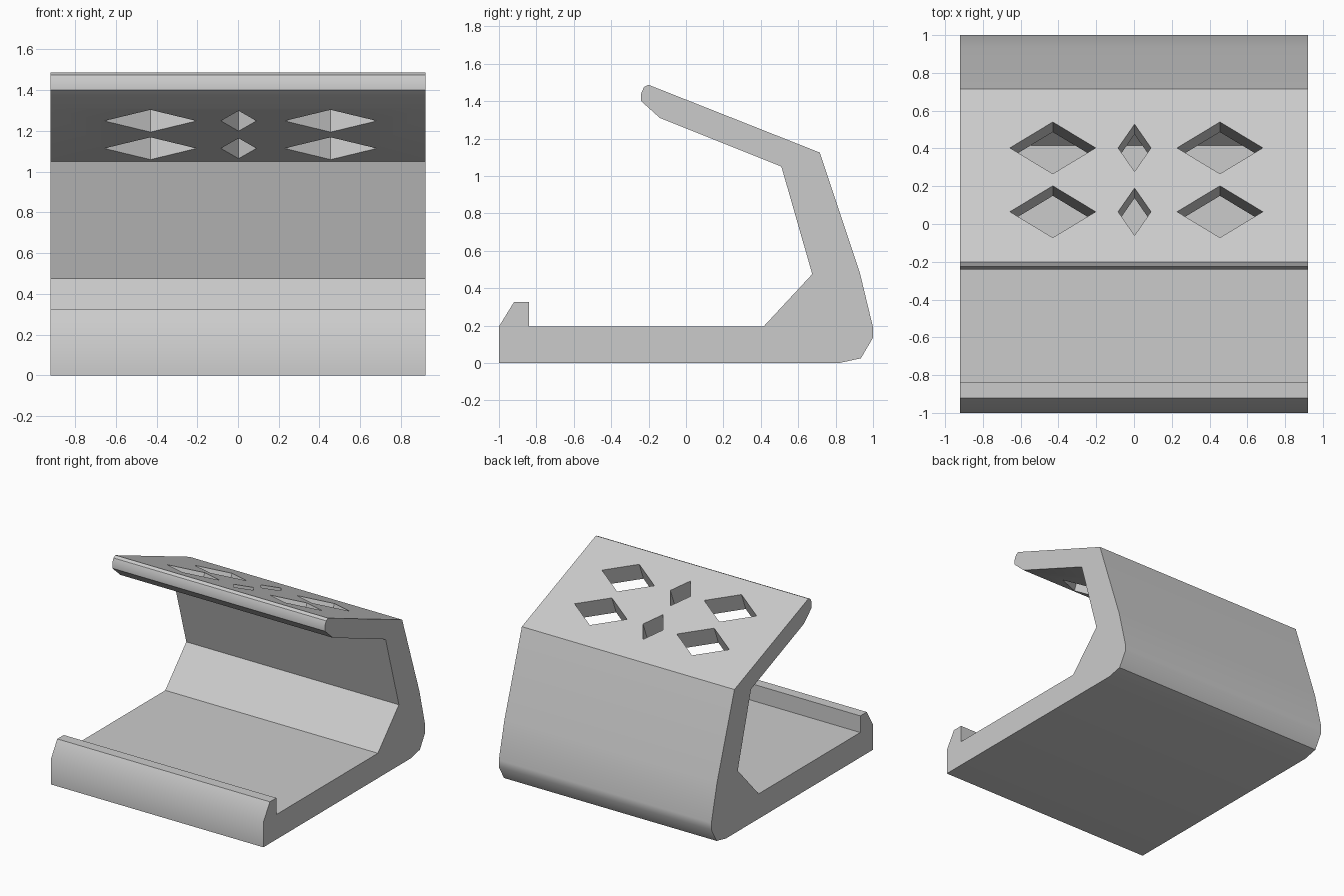
import bpy, bmesh, math
from mathutils import Vector

if "Cube" in bpy.data.objects:
    bpy.data.objects.remove(bpy.data.objects["Cube"])

HALF_WIDTH = 0.92

# Side outline of the stand as (y, z)
OUTLINE = [(-1, 0), (0.82, 0), (0.935, 0.025), (1, 0.135), (1, 0.19),
           (0.93, 0.48), (0.715, 1.125), (-0.2, 1.487), (-0.225, 1.475),
           (-0.24, 1.44), (-0.24, 1.40), (-0.14, 1.31), (0.51, 1.05),
           (0.675, 0.475), (0.415, 0.195), (-0.84, 0.195), (-0.84, 0.325),
           (-0.92, 0.325), (-1, 0.195)]


def add_prism(bm, points, offset):
    """Extrude a closed loop of points along an offset vector."""
    face = bm.faces.new([bm.verts.new(p) for p in points])
    moved = bmesh.ops.extrude_face_region(bm, geom=[face], use_keep_orig=True)
    verts = [g for g in moved["geom"] if isinstance(g, bmesh.types.BMVert)]
    bmesh.ops.translate(bm, vec=offset, verts=verts)


def make_object(name, bm):
    bmesh.ops.recalc_face_normals(bm, faces=bm.faces)
    mesh = bpy.data.meshes.new(name)
    bm.to_mesh(mesh)
    bm.free()
    obj = bpy.data.objects.new(name, mesh)
    bpy.context.collection.objects.link(obj)
    return obj


# Stand body
bm = bmesh.new()
add_prism(bm, [(-HALF_WIDTH, y, z) for y, z in OUTLINE], Vector((2 * HALF_WIDTH, 0, 0)))
stand = make_object("stand_body", bm)

# Diamond holes, cut square through the sloping top plate
slope = (1.487 - 1.125) / (-0.2 - 0.715)
normal = Vector((0, -slope, 1)).normalized()
bm = bmesh.new()
for cy in (0.065, 0.403):
    for cx, half_x, half_y in ((-0.43, 0.227, 0.137), (0.003, 0.087, 0.125), (0.455, 0.227, 0.137)):
        diamond = [(cx - half_x, cy), (cx, cy - half_y), (cx + half_x, cy), (cx, cy + half_y)]
        surface = [Vector((x, y, 1.487 + slope * (y + 0.2))) for x, y in diamond]
        add_prism(bm, [p + normal * 0.05 for p in surface], normal * -0.26)
cutter = make_object("hole_cutter", bm)
cutter.hide_render = True

cut = stand.modifiers.new("holes", 'BOOLEAN')
cut.operation = 'DIFFERENCE'
cut.solver = 'EXACT'
cut.object = cutter
bpy.context.view_layer.objects.active = stand
stand.select_set(True)
bpy.ops.object.modifier_apply(modifier=cut.name)
bpy.data.objects.remove(cutter)

# Soft shading on the rounded bends, crisp elsewhere
bpy.ops.object.shade_smooth_by_angle(angle=math.radians(40))
